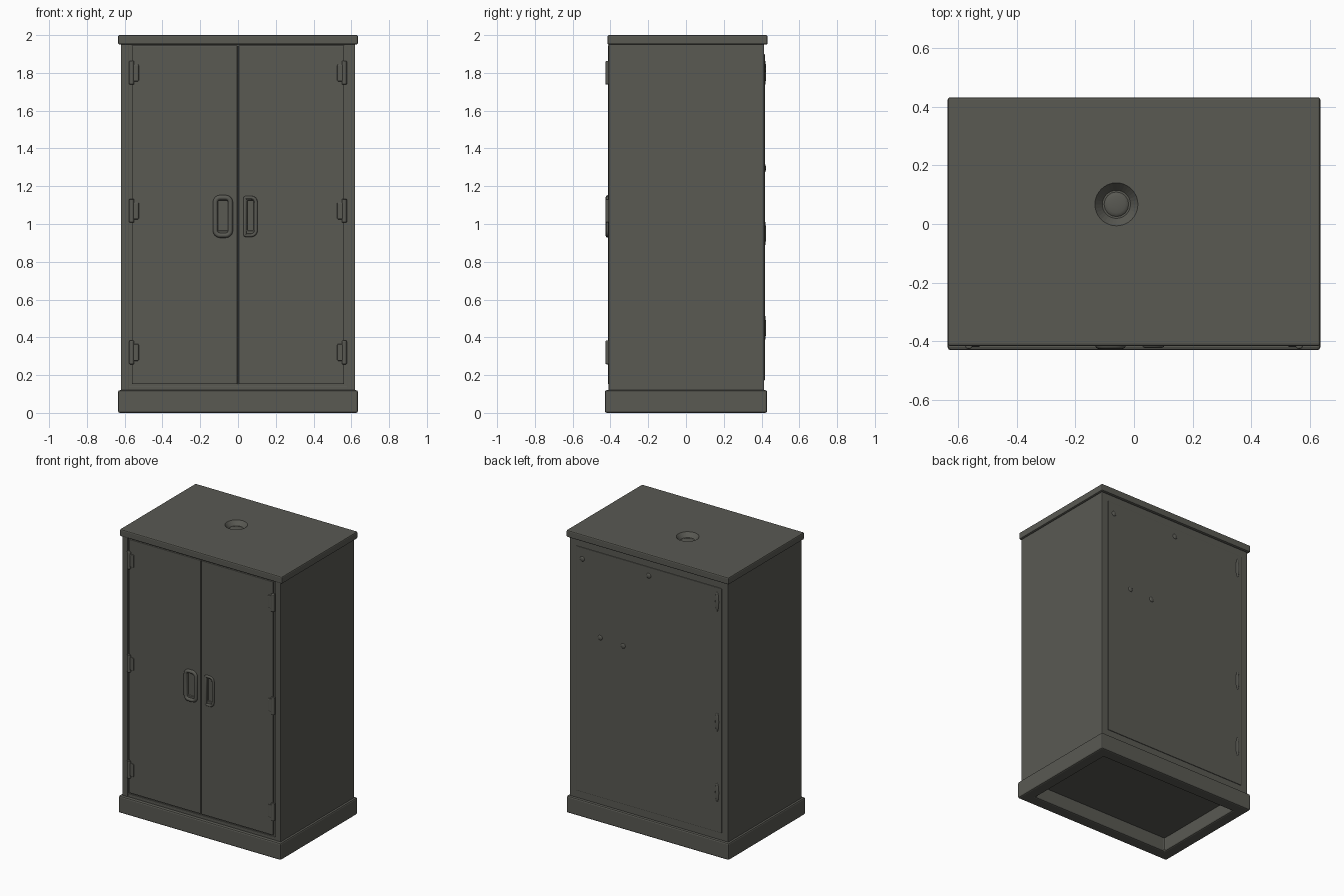
import bpy
import math
from mathutils import Vector

old = bpy.data.objects.get("Cube")
if old:
    bpy.data.objects.remove(old, do_unlink=True)

# One dark olive grey paint for the whole cabinet
paint = bpy.data.materials.new("dark grey paint")
paint.use_nodes = True
paint.diffuse_color = (0.1, 0.1, 0.086, 1)
bsdf = paint.node_tree.nodes["Principled BSDF"]
bsdf.inputs["Base Color"].default_value = paint.diffuse_color
bsdf.inputs["Roughness"].default_value = 0.8


def finish(obj, name, bevel=0.0):
    obj.name = name
    obj.data.materials.clear()
    obj.data.materials.append(paint)
    if bevel:
        mod = obj.modifiers.new("soft edges", "BEVEL")
        mod.width = bevel
        mod.segments = 2
        mod.limit_method = "ANGLE"
    return obj


def box(name, low, high, bevel=0.0):
    """Box between two opposite corners."""
    low, high = Vector(low), Vector(high)
    bpy.ops.mesh.primitive_cube_add(size=1, location=(low + high) / 2)
    obj = bpy.context.object
    for v in obj.data.vertices:
        v.co *= high - low
    return finish(obj, name, bevel)


def cut(target, cutter):
    cutter.hide_render = True
    cutter.hide_viewport = True
    cutter.display_type = "WIRE"
    mod = target.modifiers.new("cut", "BOOLEAN")
    mod.object = cutter
    mod.solver = "EXACT"


def smooth(obj):
    bpy.ops.object.select_all(action="DESELECT")
    obj.select_set(True)
    bpy.context.view_layer.objects.active = obj
    bpy.ops.object.shade_smooth_by_angle(angle=math.radians(40))


def dome(name, loc, size):
    bpy.ops.mesh.primitive_uv_sphere_add(segments=16, ring_count=8, radius=1, location=loc)
    obj = bpy.context.object
    for v in obj.data.vertices:
        v.co *= Vector(size)
    smooth(finish(obj, name))


# Carcass, front frame and base
box("carcass", (-0.62, -0.40, 0.10), (0.62, 0.413, 1.96), 0.004)
for side, s in (("left", 1), ("right", -1)):
    xs = sorted((s * 0.62, s * 0.577))
    box(side + "_stile", (xs[0], -0.409, 0.11), (xs[1], -0.39, 1.96), 0.004)
box("bottom_rail", (-0.58, -0.407, 0.11), (0.58, -0.39, 0.142), 0.003)

plinth = box("plinth", (-0.635, -0.43, 0), (0.635, 0.43, 0.12))
cut(plinth, box("plinth_cutter", (-0.55, -0.345, -0.1), (0.55, 0.345, 0.3)))
finish(plinth, "plinth", 0.01)

# Lid with a countersunk dimple
lid = box("lid", (-0.635, -0.416, 1.95), (0.635, 0.432, 2.0), 0.008)
bpy.ops.mesh.primitive_cone_add(vertices=32, radius1=0.048, radius2=0.086,
                                depth=0.045, location=(-0.06, 0.067, 1.9925))
cut(lid, finish(bpy.context.object, "dimple_cutter"))
dome("dimple_button", (-0.06, 0.067, 1.97), (0.042, 0.042, 0.008))

# Doors, each with a handle slot and a raised handle rim
for side, s, x0, x1, grip in (("left", 1, 0.003, 0.562, (0.037, 0.095)),
                              ("right", -1, -0.562, -0.003, (-0.12, -0.04))):
    door = box(side + "_door", (x0, -0.413, 0.152), (x1, -0.39, 1.945))
    a, b = grip
    slot = box(side + "_slot_cutter", (a + 0.012, -0.45, 0.965), (b - 0.012, -0.402, 1.125))
    cut(door, slot)
    finish(door, side + "_door", 0.004)

    # Rounded outline; the left handle is straight along the door gap
    pts = []
    corners = ((b, 1.14, 0, 1), (a, 1.14, 90, s), (a, 0.94, 180, s), (b, 0.94, 270, 1))
    for cx, cz, start, rounded in corners:
        r = 0.025 if rounded > 0 and cx == b or s < 0 else 0.006
        mx = cx - r if cx == b else cx + r
        mz = cz - r if cz > 1 else cz + r
        for i in range(5):
            t = math.radians(start + i * 22.5)
            pts.append((mx + r * math.cos(t), -0.413, mz + r * math.sin(t)))
    curve = bpy.data.curves.new(side + "_handle", "CURVE")
    curve.dimensions = "3D"
    curve.bevel_depth = 0.013 if s < 0 else 0.009
    curve.bevel_resolution = 2
    spline = curve.splines.new("POLY")
    spline.points.add(len(pts) - 1)
    for p, co in zip(spline.points, pts):
        p.co = (*co, 1)
    spline.use_cyclic_u = True
    handle = bpy.data.objects.new(side + "_handle", curve)
    bpy.context.collection.objects.link(handle)
    finish(handle, side + "_handle")

    # Hinges: a leaf on the door and a knuckle over the gap
    for place, z in (("top", 1.8), ("middle", 1.07), ("bottom", 0.32)):
        xs = sorted((s * 0.57, s * 0.525))
        box(f"{side}_{place}_hinge_leaf", (xs[0], -0.42, z - 0.045),
            (xs[1], -0.40, z + 0.045), 0.006)
        bpy.ops.mesh.primitive_cylinder_add(vertices=16, radius=0.013, depth=0.125,
                                            location=(s * 0.563, -0.413, z))
        smooth(finish(bpy.context.object, f"{side}_{place}_hinge_knuckle", 0.004))

# Back: shallow raised panel and small bumps
box("back_panel", (-0.57, 0.40, 0.17), (0.57, 0.417, 1.9), 0.004)
for i, (x, z) in enumerate(((0.52, 1.82), (0, 1.84), (0.38, 1.3), (0.2, 1.29))):
    dome(f"back_bump_{i + 1}", (x, 0.416, z), (0.018, 0.007, 0.018))
for i, z in enumerate((1.8, 0.95, 0.45)):
    dome(f"back_latch_{i + 1}", (-0.535, 0.416, z), (0.014, 0.008, 0.07))
